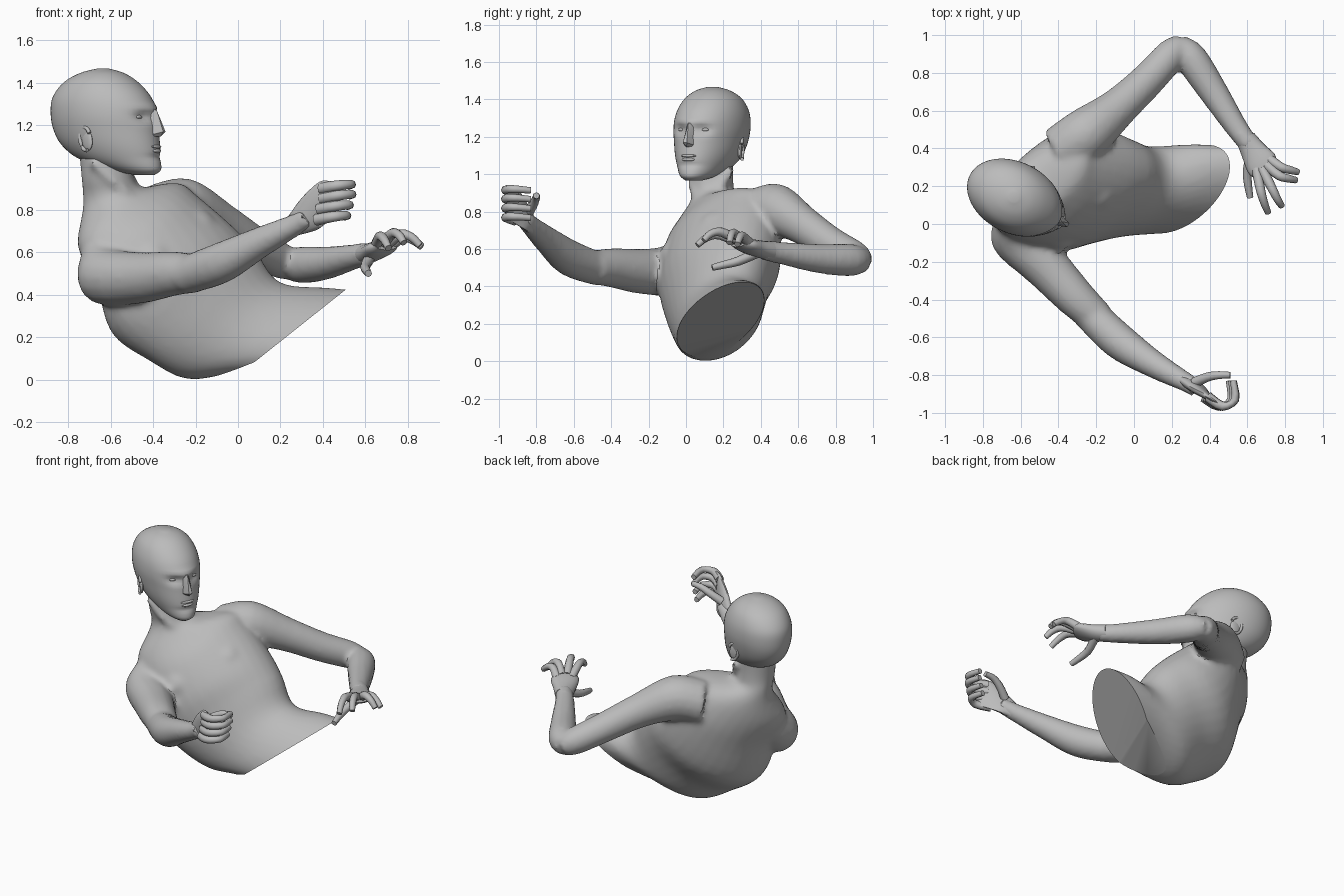
import bpy, bmesh, math
from mathutils import Vector, Matrix

cube = bpy.data.objects.get("Cube")
if cube:
    bpy.data.objects.remove(cube, do_unlink=True)

grey = bpy.data.materials.new("plain grey")
grey.use_nodes = True
grey.diffuse_color = (0.5, 0.5, 0.5, 1)
grey.node_tree.nodes["Principled BSDF"].inputs["Base Color"].default_value = (0.5, 0.5, 0.5, 1)


def add_object(name, bm):
    bmesh.ops.recalc_face_normals(bm, faces=bm.faces)
    mesh = bpy.data.meshes.new(name)
    bm.to_mesh(mesh)
    bm.free()
    mesh.materials.append(grey)
    ob = bpy.data.objects.new(name, mesh)
    bpy.context.collection.objects.link(ob)
    return ob


def activate(ob):
    bpy.ops.object.select_all(action='DESELECT')
    ob.select_set(True)
    bpy.context.view_layer.objects.active = ob


def smooth(ob, angle=40):
    activate(ob)
    bpy.ops.object.shade_smooth_by_angle(angle=math.radians(angle))


def spline(keys, steps):
    """Catmull-Rom interpolation of equally long tuples of vectors."""
    out = []
    for i in range(len(keys) - 1):
        p = [keys[max(i - 1, 0)], keys[i], keys[i + 1], keys[min(i + 2, len(keys) - 1)]]
        for k in range(steps):
            t = k / steps
            out.append([0.5 * (2 * b + (c - a) * t + (2 * a - 5 * b + 4 * c - d) * t * t
                               + (3 * b - a - 3 * c + d) * t ** 3) for a, b, c, d in zip(*p)])
    return out + [list(keys[-1])]


def loft(bm, sections, sides=24, steps=4):
    """Closed skin over elliptical sections (centre, side half axis, front half axis)."""
    keys = [[Vector(v) for v in s] for s in sections]
    rings = []
    for c, u, v in spline(keys, steps):
        rings.append([bm.verts.new(c + u * math.cos(a) + v * math.sin(a))
                      for a in (2 * math.pi * i / sides for i in range(sides))])
    for r, q in zip(rings, rings[1:]):
        for i in range(sides):
            j = (i + 1) % sides
            bm.faces.new((r[i], r[j], q[j], q[i]))
    bm.faces.new(rings[0])
    bm.faces.new(rings[-1])


def tube(bm, points, sides=16, steps=4):
    """Round limb through points (x, y, z, radius)."""
    pos = [Vector(p[:3]) for p in points]
    sections = []
    for i, p in enumerate(points):
        t = (pos[min(i + 1, len(pos) - 1)] - pos[max(i - 1, 0)]).normalized()
        ref = Vector((0, 0, 1)) if abs(t.z) < 0.85 else Vector((0, 1, 0))
        u = t.cross(ref).normalized()
        sections.append((pos[i], u * p[3], u.cross(t) * p[3]))
    loft(bm, sections, sides, steps)


def ball(bm, centre, size, turn=None):
    m = Matrix.Translation(centre) @ (turn or Matrix()) @ Matrix.Diagonal((*size, 1))
    bmesh.ops.create_uvsphere(bm, u_segments=20, v_segments=12, radius=1, matrix=m)


# Torso with neck, twisted and leaning back
body = bmesh.new()
loft(body, [
    ((.50, .19, .21), (.19, .17, .19), (.08, -.14, .06)),
    ((.21, .185, .23), (.20, .18, .19), (.09, -.155, .07)),
    ((-.02, .17, .23), (.21, .15, .21), (.06, -.19, .09)),
    ((-.17, .17, .35), (.24, .20, .23), (.08, -.20, .12)),
    ((-.31, .18, .47), (.26, .24, .21), (.12, -.22, .14)),
    ((-.43, .19, .66), (.21, .25, .17), (.12, -.18, .11)),
    ((-.52, .19, .78), (.21, .21, .13), (.11, -.13, .07)),
    ((-.59, .155, .87), (.08, .10, .03), (.115, -.08, .02)),
    ((-.615, .14, .95), (.055, .10, 0), (.11, -.055, 0)),
    ((-.63, .14, 1.10), (.055, .10, 0), (.11, -.055, 0)),
], 32)
# Chest muscles
for k in (-1, 1):
    ball(body, Vector((-.31, .08, .63)) + k * Vector((.10, .10, .07)), (.12, .12, .11))
# Neck muscles
tube(body, [(-.69, .04, 1.03, .025), (-.58, .04, .93, .027), (-.48, .07, .84, .022)])
tube(body, [(-.54, .24, 1.03, .025), (-.50, .18, .93, .027), (-.46, .11, .85, .022)])
# Right arm
tube(body, [(-.60, .05, .60, .13), (-.625, -.06, .49, .14), (-.46, -.23, .48, .122),
            (-.30, -.40, .50, .105), (-.19, -.50, .50, .09)])
tube(body, [(-.25, -.46, .49, .09), (-.08, -.62, .55, .097), (.10, -.74, .645, .074),
            (.28, -.84, .735, .052), (.33, -.87, .77, .05)])
# Left arm
tube(body, [(-.39, .38, .78, .14), (-.25, .48, .81, .14), (-.08, .62, .73, .105),
            (.08, .77, .63, .092), (.20, .90, .56, .085), (.26, .95, .53, .063)])
tube(body, [(.23, .955, .54, .06), (.30, .88, .54, .087), (.42, .70, .55, .078),
            (.55, .50, .58, .06), (.62, .41, .595, .054)])
body = add_object("body", body)

# Blend the limbs into the torso
rm = body.modifiers.new("blend", 'REMESH')
rm.mode = 'VOXEL'
rm.voxel_size = 0.016
sm = body.modifiers.new("soften", 'SMOOTH')
sm.factor = 0.5
sm.iterations = 8
activate(body)
bpy.ops.object.convert(target='MESH')

# Flat cuts across the hips
bm = bmesh.new()
bm.from_mesh(body.data)
for co, no in (((.05, 0, .06), (.62, 0, -.78)), ((.05, -.04, .07), (.39, .10, -.91))):
    bmesh.ops.bisect_plane(bm, geom=bm.verts[:] + bm.edges[:] + bm.faces[:],
                           plane_co=co, plane_no=no, clear_outer=True)
    rim = [e for e in bm.edges if e.is_boundary]
    if rim:
        bmesh.ops.edgeloop_fill(bm, edges=rim)
bmesh.ops.recalc_face_normals(bm, faces=bm.faces)
bm.to_mesh(body.data)
bm.free()
body.data.materials.clear()
body.data.materials.append(grey)
smooth(body, 25)

# Head: (height, centre, half length, half width), local +x is the face
HEAD = [(.965, .19, .05, .04), (.99, .14, .13, .085), (1.04, .06, .205, .128),
        (1.10, .015, .245, .158), (1.17, -.012, .262, .177), (1.25, -.025, .265, .188),
        (1.33, -.035, .245, .180), (1.40, -.04, .185, .148), (1.445, -.035, .108, .092),
        (1.467, -.03, .025, .025)]
bm = bmesh.new()
loft(bm, [((c, 0, z), (0, w, 0), (a, 0, 0)) for z, c, a, w in HEAD], 56, 5)
for v in bm.verts:
    if v.co.x > 0.05:
        y, z = v.co.y, v.co.z
        brow = .014 * math.exp(-((z - 1.28) / .02) ** 2 - (y / .10) ** 2)
        socket = .026 * math.exp(-((abs(y) - .065) / .04) ** 2 - ((z - 1.238) / .025) ** 2)
        crease = .010 * math.exp(-((z - 1.05) / .014) ** 2 - (y / .06) ** 2)
        v.co.x += brow - socket - crease
face = Matrix.Translation((-.61, .128, 0)) @ Matrix.Rotation(math.radians(-27), 4, 'Z')
head = add_object("head", bm)

# Nose
bm = bmesh.new()
v = [bm.verts.new(p) for p in ((.22, .02, 1.28), (.22, -.02, 1.28), (.255, 0, 1.27),
                               (.225, .036, 1.15), (.225, -.036, 1.15),
                               (.295, .012, 1.168), (.295, -.012, 1.168), (.275, 0, 1.145))]
bmesh.ops.convex_hull(bm, input=v)
nose = add_object("nose", bm)

# Lips
bm = bmesh.new()
ball(bm, (.247, 0, 1.098), (.022, .046, .010))
ball(bm, (.248, 0, 1.078), (.022, .040, .011))
lips = add_object("lips", bm)

# Eyes and ears
parts = [head, nose, lips]
for k, side in ((1, "left"), (-1, "right")):
    bm = bmesh.new()
    ball(bm, (.193, k * .065, 1.238), (.014, .026, .011))
    parts.append(add_object(side + "_eye", bm))
    bm = bmesh.new()
    tilt = Matrix.Rotation(k * math.radians(22), 4, 'Z') @ Matrix.Rotation(math.radians(-14), 4, 'Y')
    ball(bm, (-.03, k * .165, 1.13), (.036, .012, .052), tilt)
    ring = [(.038 * math.cos(a), k * .010, .056 * math.sin(a), .009)
            for a in (math.radians(20 + 25 * i) for i in range(11))]
    place = Matrix.Translation((-.03, k * .167, 1.135)) @ tilt
    tube(bm, [(*(place @ Vector(p[:3])), p[3]) for p in ring], 8, 2)
    parts.append(add_object(side + "_ear", bm))
for ob in parts:
    ob.matrix_world = face
    smooth(ob, 35 if ob is nose else 50)


def hand(name, palm, fingers):
    bm = bmesh.new()
    loft(bm, palm, 16, 4)
    for f in fingers:
        n = len(f) - 1
        tube(bm, [(*p, .028 - .011 * i / n) for i, p in enumerate(f)], 8, 3)
    smooth(add_object(name, bm), 50)


# Right hand: loose grip with the thumb on top
grip = []
for z, dx in ((.915, .01), (.868, .012), (.818, .0), (.768, -.012)):
    grip.append([(.38 + dx, -.915, z - .015), (.46 + dx, -.965, z), (.525 + dx, -.93, z + .006),
                 (.515 + dx, -.83, z - .002)])
grip.append([(.32, -.84, .80), (.39, -.81, .85), (.45, -.80, .88), (.51, -.80, .885)])
hand("right_hand", [
    ((.27, -.835, .73), (-.02, -.01, .048), (.03, -.043, 0)),
    ((.34, -.87, .785), (-.03, -.01, .08), (.025, -.042, 0)),
    ((.40, -.915, .835), (-.015, 0, .098), (.02, -.036, 0)),
    ((.44, -.945, .845), (0, 0, .09), (.014, -.025, 0)),
], grip)

# Left hand: open, palm down, fingers spread and arched
hand("left_hand", [
    ((.59, .455, .59), (.045, .028, 0), (0, 0, .05)),
    ((.63, .39, .60), (.058, .034, .0), (0, .01, .045)),
    ((.675, .32, .62), (.07, .05, .0), (0, .012, .036)),
    ((.70, .28, .635), (.055, .042, .0), (0, .01, .024)),
], [
    [(.65, .29, .63), (.67, .18, .675), (.69, .11, .66), (.71, .06, .62)],
    [(.68, .29, .64), (.73, .19, .69), (.76, .13, .68), (.782, .095, .645)],
    [(.705, .31, .64), (.77, .255, .685), (.82, .24, .67), (.858, .232, .632)],
    [(.72, .34, .63), (.78, .30, .67), (.83, .285, .655), (.868, .275, .625)],
    [(.625, .38, .58), (.60, .28, .535), (.605, .20, .515), (.615, .14, .50)],
])
